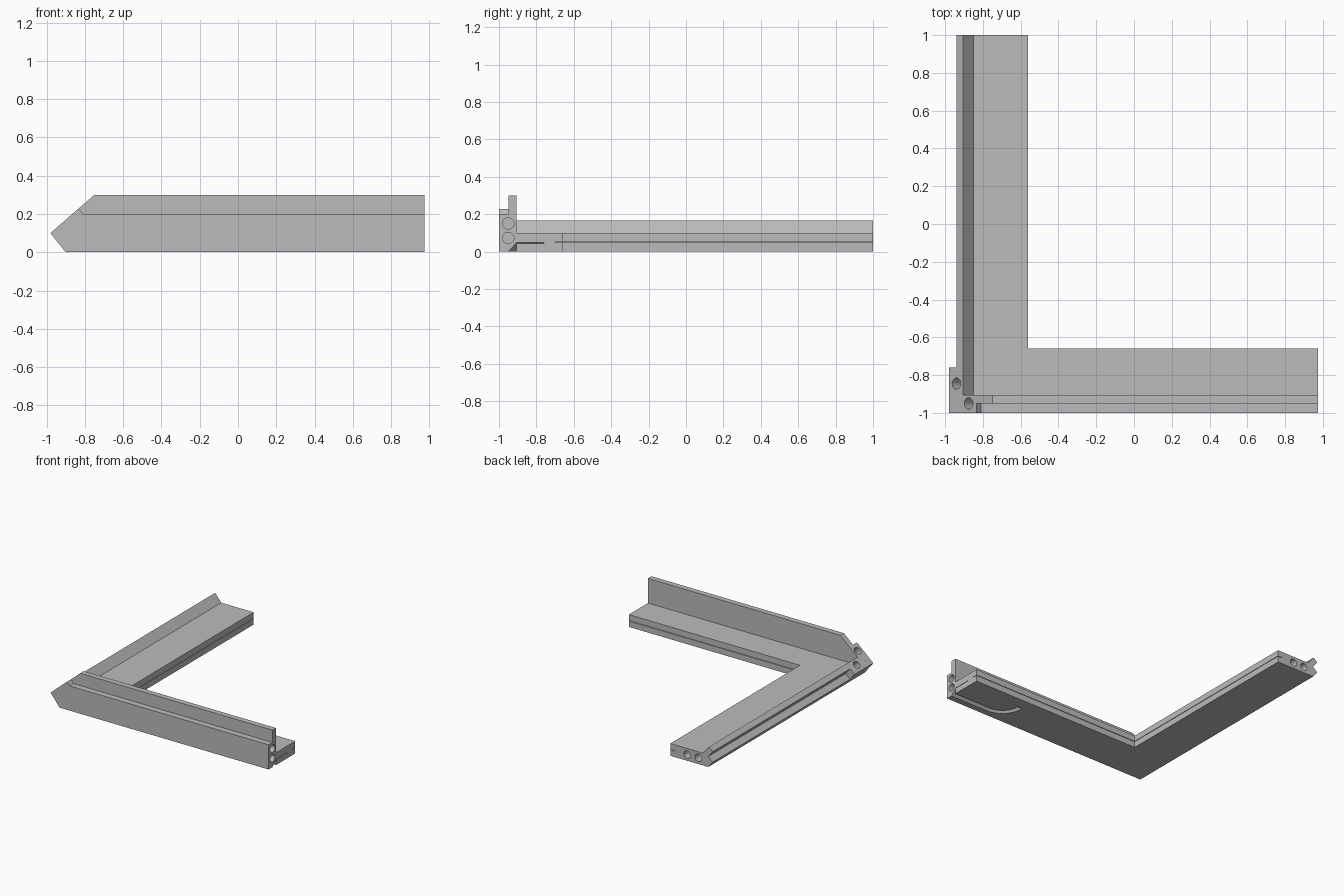
import bpy
import bmesh
import math
from mathutils import Vector

cube = bpy.data.objects.get("Cube")
if cube:
    bpy.data.objects.remove(cube, do_unlink=True)

grey = bpy.data.materials.new("plain grey")
grey.use_nodes = True
colour = (0.5, 0.5, 0.5, 1)
grey.diffuse_color = colour
grey.node_tree.nodes["Principled BSDF"].inputs["Base Color"].default_value = colour


def loft(name, bottom, top):
    """Solid between two matching outlines."""
    bm = bmesh.new()
    a = [bm.verts.new(p) for p in bottom]
    b = [bm.verts.new(p) for p in top]
    bm.faces.new(a)
    bm.faces.new(b)
    for i in range(len(a)):
        j = (i + 1) % len(a)
        bm.faces.new((a[i], a[j], b[j], b[i]))
    bmesh.ops.recalc_face_normals(bm, faces=bm.faces)
    mesh = bpy.data.meshes.new(name)
    bm.to_mesh(mesh)
    bm.free()
    obj = bpy.data.objects.new(name, mesh)
    bpy.context.collection.objects.link(obj)
    mesh.materials.append(grey)
    return obj


def along_y(name, profile, y0, y1):
    return loft(name, [(x, y0, z) for x, z in profile], [(x, y1, z) for x, z in profile])


def along_x(name, profile, x0, x1):
    return loft(name, [(x0, y, z) for y, z in profile], [(x1, y, z) for y, z in profile])


def drill(centre, direction, radius=0.03, depth=0.12):
    """Cylinder cutter centred on the surface it pierces."""
    d = Vector(direction).normalized() * depth
    u = d.orthogonal().normalized()
    v = d.normalized().cross(u)
    c = Vector(centre)
    ring = [c + radius * (math.cos(t) * u + math.sin(t) * v)
            for t in (math.tau * i / 32 for i in range(32))]
    return loft("drill", [p - d for p in ring], [p + d for p in ring])


def combine(target, other, operation):
    mod = target.modifiers.new("combine", "BOOLEAN")
    mod.operation = operation
    mod.solver = "EXACT"
    mod.object = other
    bpy.ops.object.select_all(action="DESELECT")
    bpy.context.view_layer.objects.active = target
    target.select_set(True)
    bpy.ops.object.modifier_apply(modifier=mod.name)
    bpy.data.objects.remove(other, do_unlink=True)


# Side arm with slanted fin, outer groove and inner seam
frame = along_y("corner_frame", [
    (-0.9, 0), (-0.94, 0.05), (-0.9, 0.085), (-0.94, 0.135), (-0.905, 0.165),
    (-0.85, 0.1), (-0.56, 0.1), (-0.56, 0.052), (-0.6, 0.052), (-0.6, 0.048),
    (-0.56, 0.048), (-0.56, 0)], -0.91, 1)

parts = [
    # Corner cap filling the outer groove
    along_y("corner_cap", [(-0.9, 0), (-0.98, 0.1), (-0.905, 0.165), (-0.85, 0.1),
                           (-0.8, 0)], -0.91, -0.76),
    # Front arm plate with inner seam
    along_x("front_plate", [(-0.92, 0), (-0.92, 0.1), (-0.66, 0.1), (-0.66, 0.052),
                            (-0.7, 0.052), (-0.7, 0.048), (-0.66, 0.048), (-0.66, 0)],
            -0.8, 0.975),
    # Tall rear layer and lower front layer of the wall
    along_y("tall_wall", [(-0.9, 0), (-0.98, 0.1), (-0.75, 0.3), (0.975, 0.3),
                          (0.975, 0)], -0.95, -0.905),
    along_y("low_wall", [(-0.9, 0), (-0.98, 0.1), (-0.833, 0.228), (-0.81, 0.2),
                         (0.975, 0.2), (0.975, 0)], -1, -0.95),
]
for part in parts:
    combine(frame, part, "UNION")


def rounded_plan(radius, z, end):
    """Strip outline with one rounded corner, open towards the arm end."""
    cx, cy = 0.64, -0.76
    arc = [(cx - radius * math.cos(t), cy - radius * math.sin(t), z)
           for t in (math.pi / 2 * i / 16 for i in range(17))]
    return arc + [(end, cy - radius, z), (end, cy, z)]


# Underside pocket with slanted wall, and holes in both arm ends and the corner
cutters = [
    loft("pocket", rounded_plan(0.2, -0.01, 1.1), rounded_plan(0.145, 0.048, 1.1)),
    drill((0.975, -0.95, 0.15), (1, 0, 0)),
    drill((0.975, -0.95, 0.073), (1, 0, 0)),
    drill((-0.71, 1, 0.05), (0, 1, 0)),
    drill((-0.81, 1, 0.05), (0, 1, 0)),
    drill((-0.94, -0.845, 0.135), (-0.656, 0, 0.755), depth=0.08),
    drill((-0.875, -0.95, 0.19), (-0.656, 0, 0.755)),
]
for cutter in cutters:
    combine(frame, cutter, "DIFFERENCE")

# Insert lying in the pocket
insert = loft("pocket_insert", rounded_plan(0.145, 0, 0.975), rounded_plan(0.145, 0.044, 0.975))

for obj in (frame, insert):
    bpy.ops.object.select_all(action="DESELECT")
    bpy.context.view_layer.objects.active = obj
    obj.select_set(True)
    bpy.ops.object.shade_smooth_by_angle(angle=math.radians(30))
